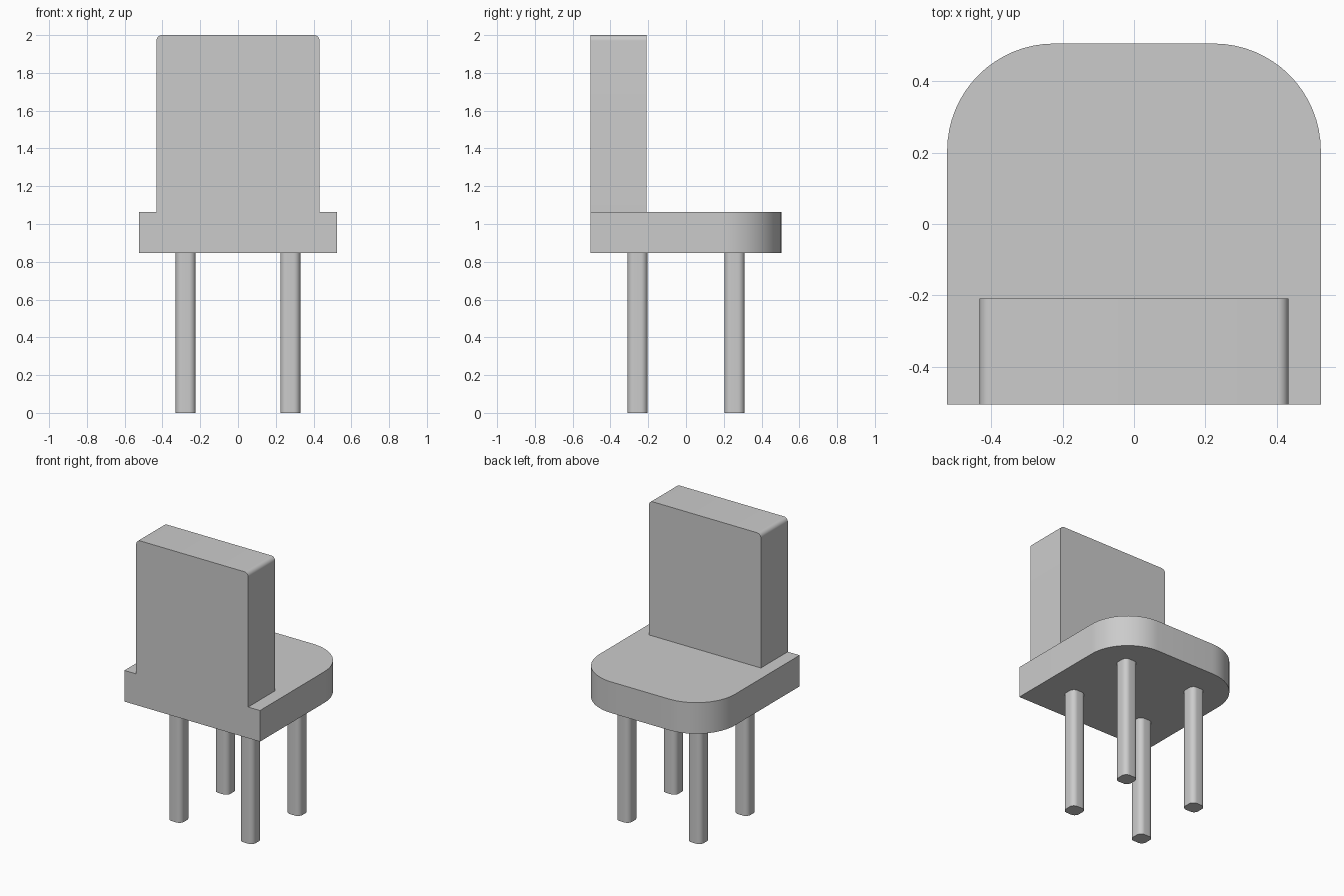
import bpy
import bmesh
from math import cos, sin, radians
from mathutils import Vector

if "Cube" in bpy.data.objects:
    bpy.data.objects.remove(bpy.data.objects["Cube"], do_unlink=True)

grey = bpy.data.materials.new("light_grey")
grey.use_nodes = True
colour = (0.6, 0.6, 0.6, 1)
grey.diffuse_color = colour
grey.node_tree.nodes["Principled BSDF"].inputs["Base Color"].default_value = colour


def outline(width, depth, radii, steps=16):
    """Rectangle with a radius per corner, anticlockwise from the upper right."""
    points = []
    signs = [(1, 1), (-1, 1), (-1, -1), (1, -1)]
    for i, ((sx, sy), r) in enumerate(zip(signs, radii)):
        cx, cy = sx * (width / 2 - r), sy * (depth / 2 - r)
        for k in range(steps + 1 if r else 1):
            a = radians(90 * (i + k / steps))
            points.append((cx + r * cos(a), cy + r * sin(a)))
    return points


def prism(name, points, place, sweep):
    """Extrude a closed outline; place maps outline points into space."""
    bm = bmesh.new()
    face = bm.faces.new([bm.verts.new(place(u, v)) for u, v in points])
    swept = bmesh.ops.extrude_face_region(bm, geom=[face])["geom"]
    verts = [g for g in swept if isinstance(g, bmesh.types.BMVert)]
    bmesh.ops.translate(bm, verts=verts, vec=Vector(sweep))
    bmesh.ops.recalc_face_normals(bm, faces=bm.faces)
    mesh = bpy.data.meshes.new(name)
    bm.to_mesh(mesh)
    bm.free()
    mesh.materials.append(grey)
    obj = bpy.data.objects.new(name, mesh)
    bpy.context.collection.objects.link(obj)
    bpy.ops.object.select_all(action="DESELECT")
    obj.select_set(True)
    bpy.context.view_layer.objects.active = obj
    bpy.ops.object.shade_smooth_by_angle(angle=radians(30))
    return obj


seat_bottom, seat_top, top = 0.847, 1.064, 2.0
width, depth = 1.046, 1.01

# Seat slab, rounded on the side away from the backrest
prism("seat", outline(width, depth, (0.3, 0.3, 0, 0)),
      lambda u, v: (u, v, seat_bottom), (0, 0, seat_top - seat_bottom))

# Backrest with softened upper corners
rest_height = top - seat_top
prism("backrest", outline(0.864, rest_height, (0.03, 0.03, 0, 0), 8),
      lambda u, v: (u, -depth / 2, v + seat_top + rest_height / 2),
      (0, 0.297, 0))

# Four rounded square legs
for side, sx in (("left", 1), ("right", -1)):
    for end, sy in (("front", -1), ("back", 1)):
        prism(f"{end}_{side}_leg", outline(0.106, 0.106, [0.035] * 4, 8),
              lambda u, v: (u + sx * 0.277, v + sy * 0.257, 0),
              (0, 0, seat_bottom))
